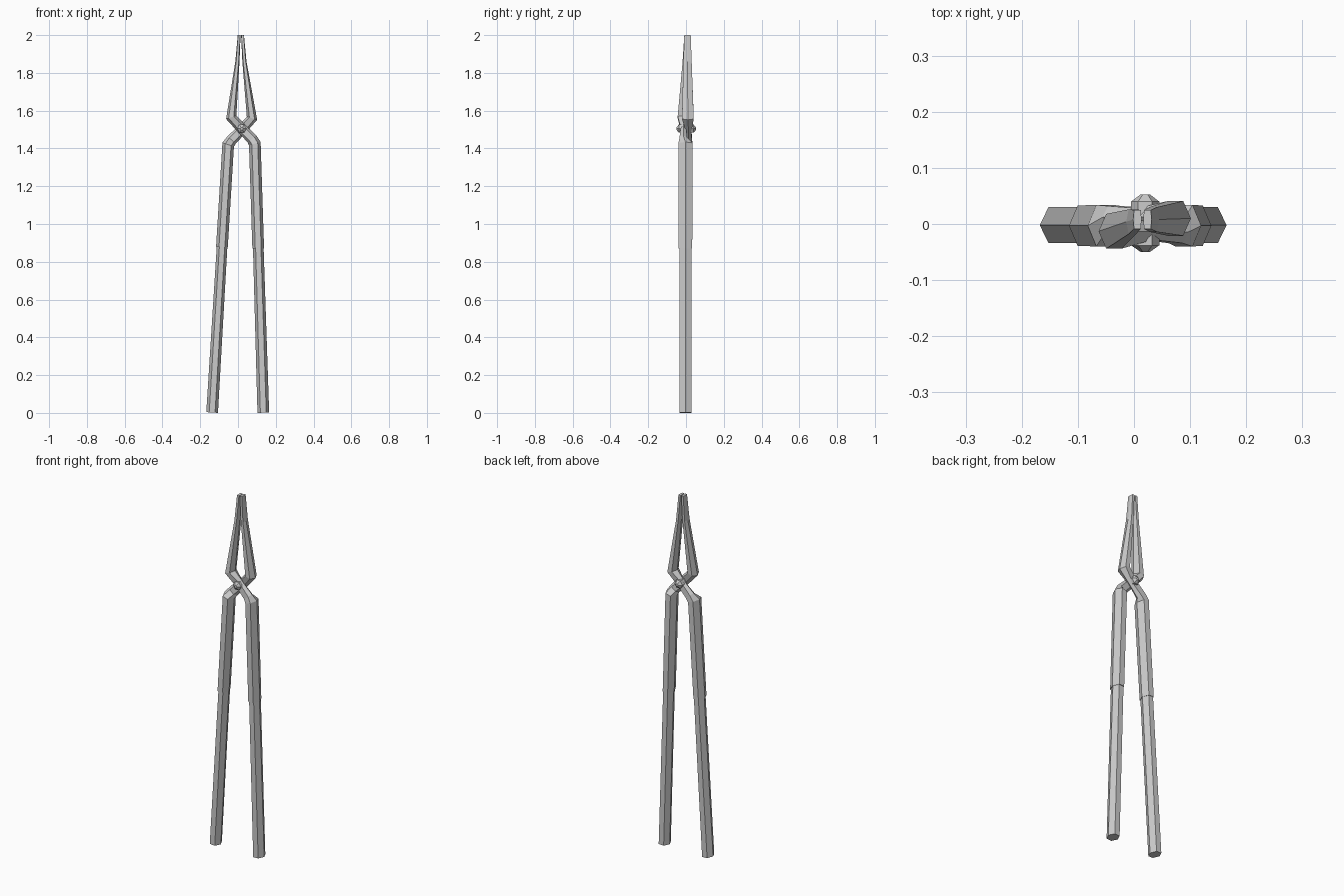
import bpy, bmesh, math
from mathutils import Vector


def make_mesh(name, rings):
    """Skin a list of equal-sized vertex rings and cap both ends."""
    bm = bmesh.new()
    vr = [[bm.verts.new(p) for p in r] for r in rings]
    n = len(vr[0])
    for a, b in zip(vr, vr[1:]):
        for i in range(n):
            bm.faces.new((a[i], a[(i + 1) % n], b[(i + 1) % n], b[i]))
    bm.faces.new(vr[0])
    bm.faces.new(vr[-1])
    bmesh.ops.recalc_face_normals(bm, faces=bm.faces)
    me = bpy.data.meshes.new(name)
    bm.to_mesh(me)
    bm.free()
    ob = bpy.data.objects.new(name, me)
    bpy.context.collection.objects.link(ob)
    return ob


def bar(name, stations):
    """Loft a hexagonal bar; station = x, y, z, half width, half depth, flat share."""
    pts = [Vector((s[0], 0, s[2])) for s in stations]
    rings = []
    for i, (x, y, z, w, d, k) in enumerate(stations):
        a = (pts[i] - pts[i - 1]).normalized() if i else None
        b = (pts[i + 1] - pts[i]).normalized() if i + 1 < len(pts) else None
        a, b = a or b, b or a
        t = (a + b).normalized()
        side = Vector((t.z, 0, -t.x)) * (w / max(t.dot(b), 0.75))
        c = Vector((x, y, z))
        rings.append([c + side * u + Vector((0, d * v, 0)) for u, v in
                      ((1, 0), (k, 1), (-k, 1), (-1, 0), (-k, -1), (k, -1))])
    return make_mesh(name, rings)


# Arm running from the right handle, in front at the pivot, to the left jaw
bar("right_arm", [
    (0.107, -0.003, 0.87, 0.031, 0.036, 0.5),
    (0.089, -0.003, 1.425, 0.031, 0.037, 0.5),
    (0.074, -0.014, 1.45, 0.029, 0.02, 0.55),
    (0.022, -0.014, 1.503, 0.027, 0.014, 0.6),
    (-0.036, -0.013, 1.565, 0.026, 0.031, 0.5),
    (-0.003, 0.004, 1.86, 0.011, 0.022, 0.6),
    (0.006, 0.008, 2.0, 0.0075, 0.017, 0.8)])

# Arm running from the left handle, behind at the pivot, to the right jaw
bar("left_arm", [
    (-0.085, -0.003, 0.88, 0.031, 0.036, 0.5),
    (-0.052, -0.003, 1.42, 0.031, 0.037, 0.5),
    (-0.034, 0.012, 1.445, 0.029, 0.02, 0.55),
    (0.018, 0.014, 1.497, 0.027, 0.014, 0.6),
    (0.074, 0.010, 1.56, 0.026, 0.031, 0.5),
    (0.034, 0.008, 1.86, 0.011, 0.022, 0.6),
    (0.024, 0.008, 2.0, 0.0075, 0.017, 0.8)])

# Slightly thinner lower handles plugged into the arms
bar("right_handle", [
    (0.134, -0.002, 0.001, 0.031, 0.032, 0.5),
    (0.106, -0.002, 0.92, 0.028, 0.032, 0.5)])
bar("left_handle", [
    (-0.137, -0.002, 0.002, 0.031, 0.032, 0.5),
    (-0.082, -0.002, 0.92, 0.028, 0.032, 0.5)])

# Pivot rivet with a domed hexagonal head on both sides
make_mesh("pivot_rivet", [
    [(0.02 + r * math.cos(i * math.pi / 3), y, 1.505 + r * math.sin(i * math.pi / 3))
     for i in range(6)]
    for y, r in ((-0.05, 0.008), (-0.038, 0.025), (-0.025, 0.025),
                 (0.025, 0.025), (0.040, 0.025), (0.053, 0.008))])
